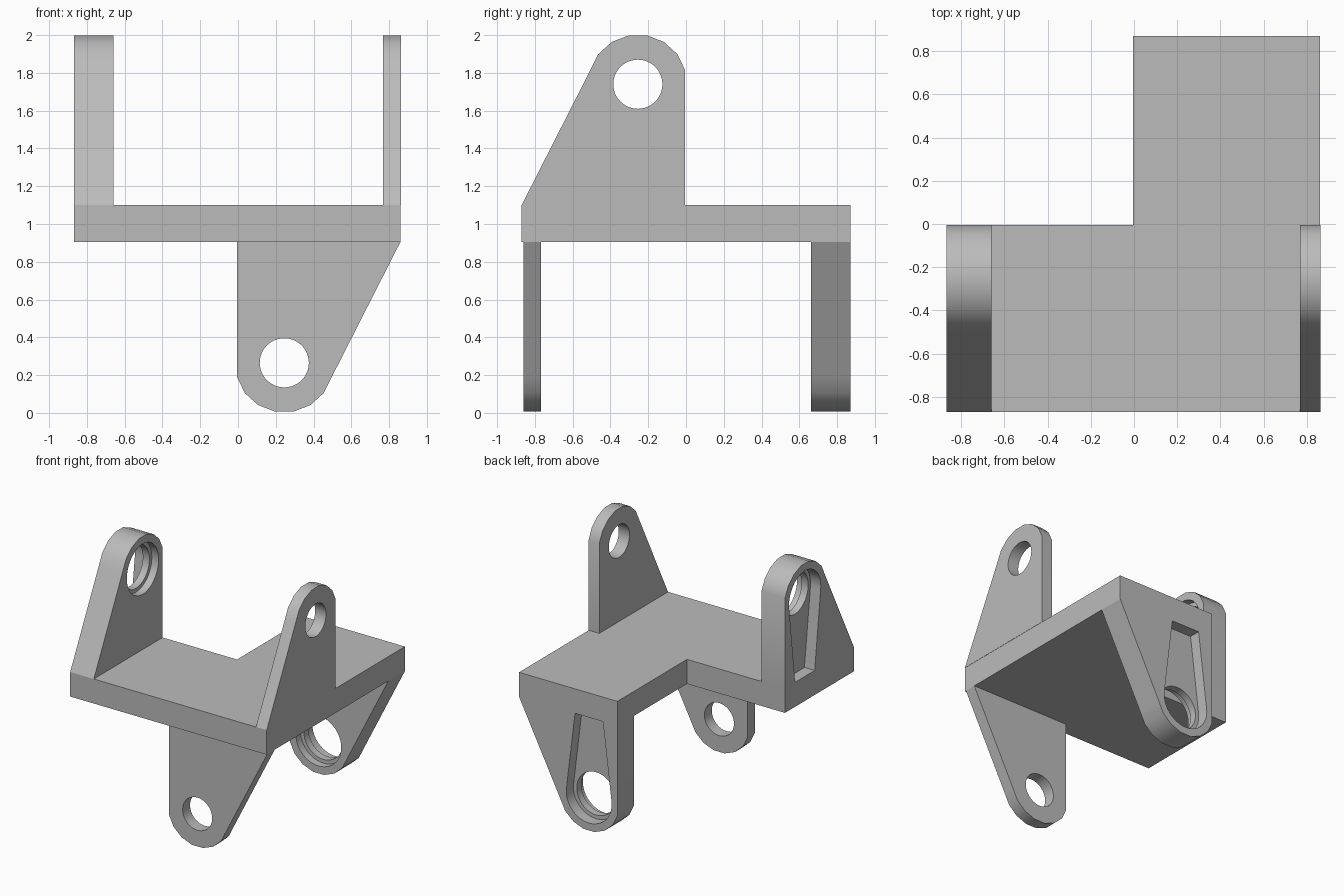
import bpy, bmesh, math
from mathutils import Matrix

if "Cube" in bpy.data.objects:
    bpy.data.objects.remove(bpy.data.objects["Cube"], do_unlink=True)

grey = bpy.data.materials.new("plain grey")
grey.use_nodes = True
colour = (0.5, 0.5, 0.5, 1)
grey.diffuse_color = colour
grey.node_tree.nodes["Principled BSDF"].inputs["Base Color"].default_value = colour

EDGE = -0.005            # straight edge shared by plate notch and arms
LOW, HIGH = 0.905, 1.1   # plate bottom and top
HOLE = (0.25, 0.64)      # pivot centre in arm coordinates


def arc(radius, start, end, steps):
    return [(HOLE[0] + radius * math.cos(math.radians(start + (end - start) * i / steps)),
             HOLE[1] + radius * math.sin(math.radians(start + (end - start) * i / steps)))
            for i in range(steps + 1)]


def circle(radius):
    return arc(radius, 0, 360, 48)[:-1]


def prism(name, outline, near, far, matrix):
    """Extrude a flat outline between two depths and place it."""
    bm = bmesh.new()
    face = bm.faces.new([bm.verts.new((u, v, near)) for u, v in outline])
    grown = bmesh.ops.extrude_face_region(bm, geom=[face])
    for item in grown["geom"]:
        if isinstance(item, bmesh.types.BMVert):
            item.co.z = far
    bm.transform(matrix)
    bmesh.ops.recalc_face_normals(bm, faces=bm.faces)
    mesh = bpy.data.meshes.new(name)
    bm.to_mesh(mesh)
    bm.free()
    mesh.materials.append(grey)
    obj = bpy.data.objects.new(name, mesh)
    bpy.context.collection.objects.link(obj)
    return obj


def activate(obj):
    bpy.ops.object.select_all(action="DESELECT")
    obj.select_set(True)
    bpy.context.view_layer.objects.active = obj


def cut(obj, outline, near, far, matrix):
    cutter = prism("cutter", outline, near, far, matrix)
    cutter.hide_render = True
    mod = obj.modifiers.new("cut", "BOOLEAN")
    mod.operation, mod.solver, mod.object = "DIFFERENCE", "EXACT", cutter
    activate(obj)
    bpy.ops.object.modifier_apply(modifier=mod.name)
    bpy.data.objects.remove(cutter, do_unlink=True)


ARM = [(0, 0), (0.865, 0)] + arc(0.263, 16, 164, 7)[:-1] + [(0, 0.715)]
SLOT = [(0.127, 0), (0.373, 0)] + arc(0.2, -9, 189, 24)


def arm(name, inner, outer, matrix, pocketed):
    obj = prism(name, ARM, inner, outer, matrix)
    if pocketed:
        # horn slot outside, pivot hole, and shallow counterbore inside
        side = math.copysign(1, outer - inner)
        cut(obj, circle(0.17), inner - side, outer + side, matrix)
        cut(obj, SLOT, outer - side * 0.09, outer + side * 0.1, matrix)
        cut(obj, circle(0.2), inner - side * 0.1, inner + side * 0.06, matrix)
    else:
        cut(obj, circle(0.13), inner - 1, outer + 1, matrix)
    activate(obj)
    bpy.ops.object.shade_smooth_by_angle(angle=math.radians(30))


# L-shaped base plate
prism("base_plate",
      [(-0.868, -0.87), (0.86, -0.87), (0.86, 0.87), (EDGE, 0.87), (EDGE, EDGE), (-0.868, EDGE)],
      LOW, HIGH, Matrix.Identity(4))

# Arm coordinates: u from straight edge, v away from plate, w through thickness
up = Matrix(((0, 0, 1, 0), (-1, 0, 0, EDGE), (0, 1, 0, HIGH), (0, 0, 0, 1)))
down = Matrix(((1, 0, 0, EDGE), (0, 0, 1, 0), (0, -1, 0, LOW), (0, 0, 0, 1)))

arm("upper_thick_arm", -0.66, -0.868, up, True)
arm("upper_thin_arm", 0.767, 0.862, up, False)
arm("lower_thick_arm", 0.662, 0.87, down, True)
arm("lower_thin_arm", -0.767, -0.86, down, False)
